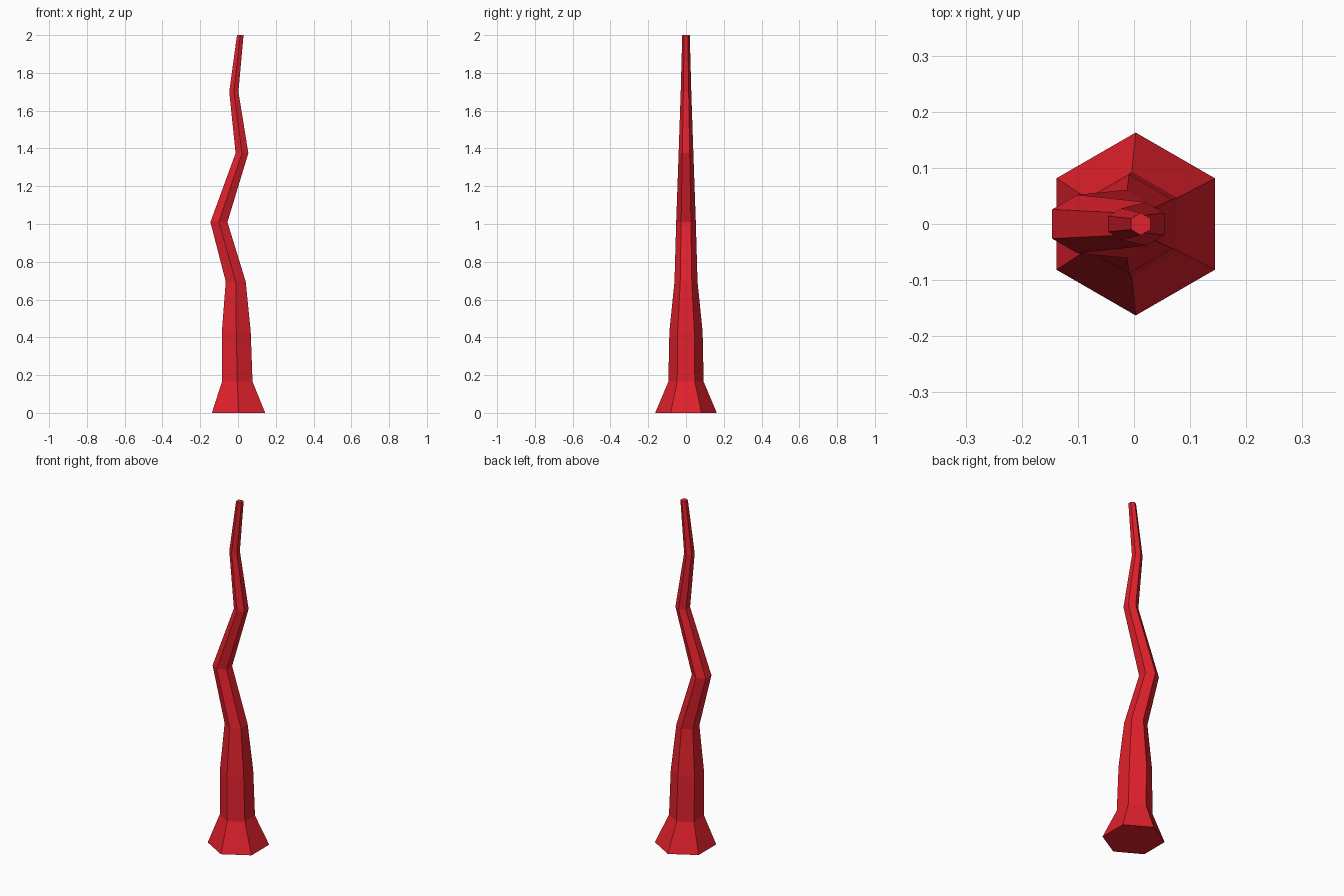
import bpy, bmesh
from math import sin, cos, pi

if "Cube" in bpy.data.objects:
    bpy.data.objects.remove(bpy.data.objects["Cube"])

SIDES = 6
# Rings up the crooked stem: height, centre x, radius
RINGS = [(0.0, 0.003, 0.163), (0.165, -0.004, 0.0935), (0.43, -0.009, 0.088),
         (0.695, -0.012, 0.061), (1.01, -0.101, 0.052), (1.375, 0.021, 0.039),
         (1.70, -0.022, 0.028), (2.0, 0.012, 0.02)]

# Loft hexagonal rings, corners pointing front and back
bm = bmesh.new()
loops = [[bm.verts.new((cx + r * cos(pi / 2 + 2 * pi * i / SIDES),
                        r * sin(pi / 2 + 2 * pi * i / SIDES), z))
          for i in range(SIDES)] for z, cx, r in RINGS]
for low, high in zip(loops, loops[1:]):
    for i in range(SIDES):
        j = (i + 1) % SIDES
        bm.faces.new((low[i], low[j], high[j], high[i]))

# Base and tip caps
bm.faces.new(loops[0][::-1])
bm.faces.new(loops[-1])
bmesh.ops.recalc_face_normals(bm, faces=bm.faces)

mesh = bpy.data.meshes.new("crooked_stem")
bm.to_mesh(mesh)
bm.free()
stem = bpy.data.objects.new("crooked_stem", mesh)
bpy.context.collection.objects.link(stem)

# Red surface
red = bpy.data.materials.new("red")
red.diffuse_color = (0.75, 0.015, 0.025, 1)
red.use_nodes = True
red.node_tree.nodes["Principled BSDF"].inputs["Base Color"].default_value = red.diffuse_color
mesh.materials.append(red)
